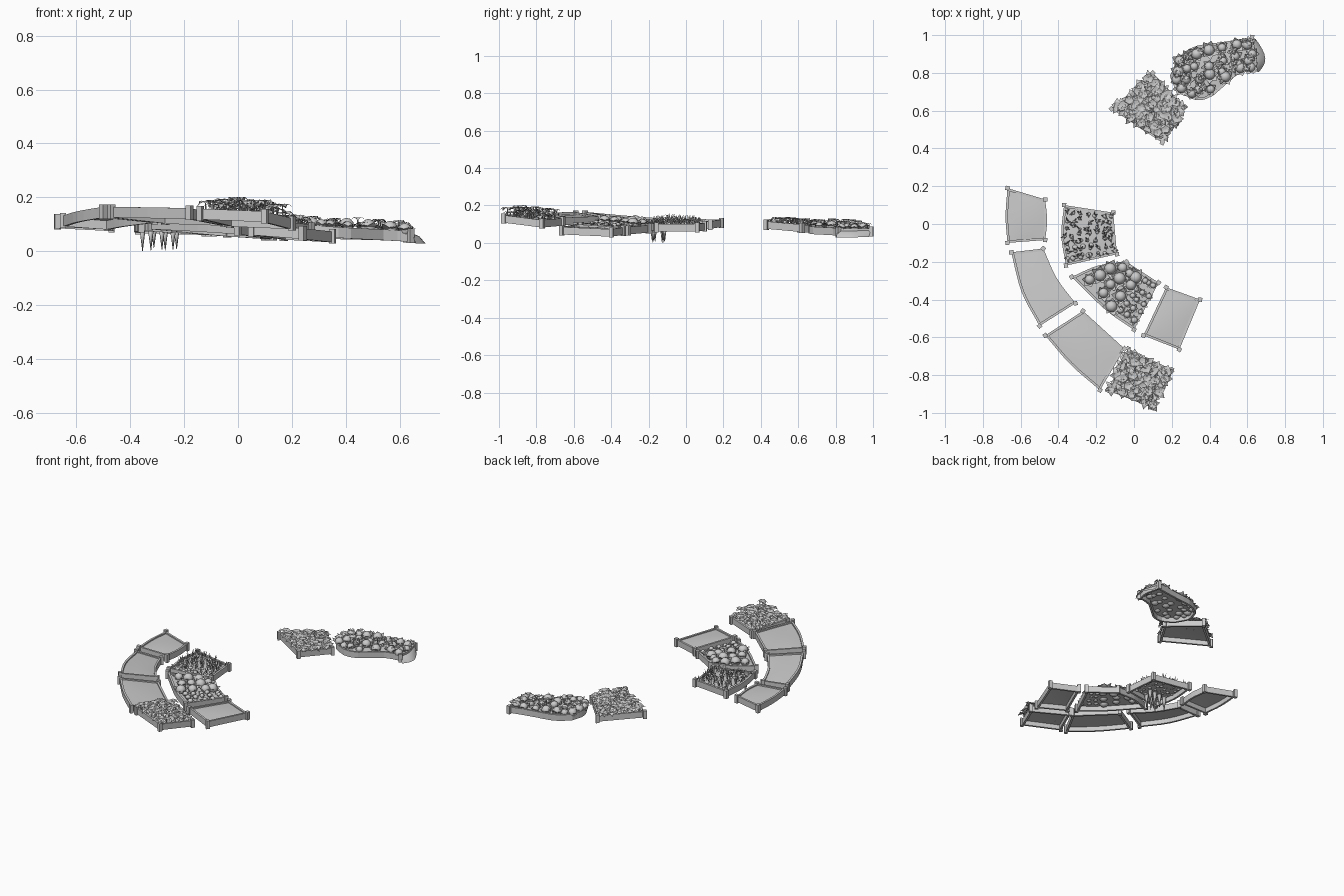
import bpy, bmesh, random
from math import sin, cos, pi, atan2
from mathutils import Vector, Matrix

if "Cube" in bpy.data.objects:
    bpy.data.objects.remove(bpy.data.objects["Cube"])

random.seed(4)
R = random.uniform
N = 8  # samples along each bed side


def finish(bm, name, smooth=False):
    me = bpy.data.meshes.new(name)
    bm.to_mesh(me)
    bm.free()
    ob = bpy.data.objects.new(name, me)
    bpy.context.collection.objects.link(ob)
    for p in me.polygons:
        p.use_smooth = smooth
    return ob


def curve(pts, t):
    # Catmull-Rom through the points
    n = len(pts) - 1
    i = min(int(t * n), n - 1)
    f = t * n - i
    b, c = pts[i], pts[i + 1]
    a = pts[i - 1] if i > 0 else b * 2 - c
    d = pts[i + 2] if i + 2 <= n else c * 2 - b
    return 0.5 * (2 * b + (c - a) * f + (2 * a - 5 * b + 4 * c - d) * f * f
                  + (3 * b - a - 3 * c + d) * f ** 3)


class Bed:
    """Four corners (x, y, top height) and optional mid points (x, y) per side."""

    def __init__(self, name, corners, mids=None, posts=(0, 1, 2, 3)):
        self.name, mids = name, mids or {}
        self.c = [Vector(p) for p in corners]
        self.sides = []
        for i in range(4):
            a, b = self.c[i], self.c[(i + 1) % 4]
            m = mids.get(i, [])
            k = len(m) + 1
            self.sides.append([a] + [Vector((*p, a.z + (b.z - a.z) * (j + 1) / k))
                                     for j, p in enumerate(m)] + [b])
        self.mid = sum(self.c, Vector()) / 4
        self.boards()
        self.soil()
        self.posts(posts)

    def at(self, u, v):
        s, c = self.sides, self.c
        p = ((1 - v) * curve(s[0], u) + v * curve(s[2], 1 - u)
             + (1 - u) * curve(s[3], 1 - v) + u * curve(s[1], v)
             - ((1 - u) * (1 - v) * c[0] + u * (1 - v) * c[1] + u * v * c[2] + (1 - u) * v * c[3]))
        p.z += -0.009 + 0.1 * u * (1 - u) * v * (1 - v)
        return p

    def boards(self):
        bm = bmesh.new()
        for s in self.sides:
            prev = None
            for i in range(N + 1):
                t = i / N
                p = curve(s, t)
                d = curve(s, min(t + .02, 1)) - curve(s, max(t - .02, 0))
                n = Vector((-d.y, d.x, 0)).normalized()
                if n.dot(self.mid - p) < 0:
                    n = -n
                h = Vector((0, 0, 0.04))
                q = p + n * 0.013
                ring = [bm.verts.new(w) for w in (p, q, q - h, p - h)]
                if prev:
                    for k in range(4):
                        bm.faces.new((prev[k], prev[(k + 1) % 4], ring[(k + 1) % 4], ring[k]))
                else:
                    bm.faces.new(ring)
                prev = ring
            bm.faces.new(prev[::-1])
        bmesh.ops.recalc_face_normals(bm, faces=bm.faces)
        finish(bm, self.name + "_boards")

    def soil(self):
        bm = bmesh.new()
        g = [[bm.verts.new(self.at(i / N, j / N)) for j in range(N + 1)] for i in range(N + 1)]
        for i in range(N):
            for j in range(N):
                bm.faces.new((g[i][j], g[i + 1][j], g[i + 1][j + 1], g[i][j + 1]))
        bmesh.ops.recalc_face_normals(bm, faces=bm.faces)
        if sum(f.normal.z for f in bm.faces) < 0:
            bmesh.ops.reverse_faces(bm, faces=bm.faces)
        finish(bm, self.name + "_soil", True)

    def posts(self, which):
        bm = bmesh.new()
        for i in which:
            p = self.c[i]
            d = self.mid - p
            m = (Matrix.Translation(p + Vector((0, 0, -0.018)))
                 @ Matrix.Rotation(atan2(d.y, d.x) + pi / 4, 4, 'Z') @ Matrix.Diagonal((.022, .022, .054, 1)))
            bmesh.ops.create_cube(bm, size=1, matrix=m)
        finish(bm, self.name + "_posts")

    def spots(self, nu, nv, jit=0.3, lo=0.0, hi=1.0):
        for i in range(nu):
            for j in range(nv):
                u = lo + (hi - lo) * (i + .5 + R(-jit, jit)) / nu
                yield self.at(u, .04 + .92 * (j + .5 + R(-jit, jit)) / nv)


def leaf(bm, base, az, length, width, rise, droop):
    d, s = Vector((cos(az), sin(az), 0)), Vector((-sin(az), cos(az), 0))
    up = Vector((0, 0, 1))
    m = base + d * length * .5
    a, l, r, t, c = [bm.verts.new(p) for p in (
        base, m + s * width / 2 + up * rise, m - s * width / 2 + up * rise,
        base + d * length + up * (rise - droop), m + up * rise * .7)]
    for f in ((a, r, c), (a, c, l), (r, t, c), (c, t, l)):
        bm.faces.new(f)


def stem(bm, p, h):
    bmesh.ops.create_cone(bm, segments=4, radius1=.003, radius2=.002, depth=h,
                          matrix=Matrix.Translation(p + Vector((0, 0, h / 2))))


def ball(bm, p, r, squash=1.0):
    bmesh.ops.create_icosphere(bm, subdivisions=2, radius=r,
                               matrix=Matrix.Translation(p) @ Matrix.Diagonal((1, 1, squash, 1)))


def leafy_crop(bed, nu, nv, low, high):
    # stalks with a crown of pointed leaves
    bm = bmesh.new()
    for p in bed.spots(nu, nv):
        h, az = R(low, high), R(0, 6)
        stem(bm, p, h)
        top = p + Vector((0, 0, h))
        for k in range(5):
            leaf(bm, top, az + k * 2 * pi / 5, R(.032, .048), R(.024, .032), R(.002, .008), R(.008, .02))
    finish(bm, bed.name + "_leafy_plants")


def cabbages(bed, nu, nv, r, lo=0.0, hi=1.0, label="cabbages"):
    bm = bmesh.new()
    for p in bed.spots(nu, nv, .2, lo, hi):
        q, az = r * R(.75, 1.1), R(0, 6)
        ball(bm, p + Vector((0, 0, q * .35)), q * .8)
        for k in range(7):
            leaf(bm, p + Vector((0, 0, -.002)), az + k * 2 * pi / 7, q * R(1.1, 1.45), q * 1.1, q * .45, -q * R(.1, .5))
    finish(bm, bed.name + "_" + label, True)


# outer terrace: three empty beds and a leafy one
Bed("empty_bed_1", [(-.67, -.10, .13), (-.47, -.085, .12), (-.47, .13, .115), (-.67, .19, .125)],
    {1: [(-.46, .02)], 3: [(-.68, .04)]})
Bed("empty_bed_2", [(-.65, -.15, .132), (-.50, -.54, .165), (-.31, -.42, .145), (-.48, -.13, .12)],
    {0: [(-.595, -.36)], 2: [(-.41, -.285)]})
Bed("empty_bed_3", [(-.47, -.59, .165), (-.18, -.88, .16), (-.05, -.66, .135), (-.27, -.46, .142)],
    {0: [(-.335, -.745)], 2: [(-.16, -.56)]})
front = Bed("front_bed", [(-.14, -.88, .158), (.10, -.975, .148), (.20, -.77, .122), (-.03, -.66, .132)])
leafy_crop(front, 7, 7, .022, .052)

# inner terrace
Bed("empty_bed_4", [(.05, -.59, .10), (.24, -.665, .085), (.35, -.40, .073), (.17, -.335, .083)])
lettuce = Bed("lettuce_bed", [(-.33, -.28, .122), (0, -.56, .103), (.13, -.31, .085), (-.04, -.20, .095)],
              {0: [(-.15, -.455)], 2: [], 3: [(-.19, -.22)]})
roots = Bed("root_bed", [(-.36, -.22, .115), (-.09, -.16, .10), (-.11, .06, .10), (-.37, .10, .107)],
            {3: [(-.385, -.06)]})

# back beds
back = Bed("back_bed", [(-.12, .61, .10), (.15, .43, .115), (.27, .62, .098), (.10, .80, .085)])
leafy_crop(back, 8, 8, .012, .035)
cab = Bed("cabbage_bed", [(.23, .88, .09), (.625, .99, .078), (.64, .815, .075), (.245, .695, .098)],
          {0: [(.32, .94), (.48, .965)], 1: [(.65, .89)],
           2: [(.54, .785), (.42, .68), (.33, .655)], 3: [(.205, .79)]}, (1, 2))

# cabbage bed: heads plus a few tall spreading plants
cabbages(cab, 7, 4, .034)
bm = bmesh.new()
for p in cab.spots(6, 3):
    h, az = R(.02, .042), R(0, 6)
    stem(bm, p, h)
    for k in range(4):
        leaf(bm, p + Vector((0, 0, h)), az + k * pi / 2, R(.025, .035), .022, .006, .012)
finish(bm, "cabbage_bed_tall_leaves")

# loose soil spilling past the end of the cabbage bed
bm = bmesh.new()
rows = []
for i in range(N + 1):
    p = curve(cab.sides[1], i / N)
    bulge = .045 * sin(pi * min(1, .1 + .8 * i / N)) ** .7
    rows.append([bm.verts.new(p + Vector((bulge * f, -.012 * f, -.012 - .035 * f * f))) for f in (0, .5, 1)])
for a, b in zip(rows, rows[1:]):
    for k in range(2):
        bm.faces.new((a[k], b[k], b[k + 1], a[k + 1]))
bmesh.ops.reverse_faces(bm, faces=[f for f in bm.faces if (f.normal_update() or f.normal.z < 0)])
finish(bm, "soil_spill", True)

# lettuce bed: big heads at the left, small rosettes at the right
cabbages(lettuce, 3, 4, .038, .05, .6)
cabbages(lettuce, 3, 5, .02, .62, 1.0, "rosettes")

# root bed: round crowns, grassy tops and carrots hanging below
crowns, tops, carrots = bmesh.new(), bmesh.new(), bmesh.new()
for p in roots.spots(7, 7, .25):
    ball(crowns, p, R(.007, .012), .8)
    tall = R(.02, .055)
    for k in range(4):
        leaf(tops, p, R(0, 6.3), R(.01, .028), .007, tall * .6, -tall * .4)
for i in range(7):
    p = roots.at(.08 + .075 * i, .1 if i % 2 else .28)
    d = p.z - R(.0, .015) if i else p.z
    bmesh.ops.create_cone(carrots, cap_ends=True, segments=8, radius1=.001, radius2=.014, depth=d,
                          matrix=Matrix.Translation((p.x, p.y, p.z - d / 2)))
    ball(carrots, p, .014, .5)
finish(crowns, "root_crowns", True)
finish(tops, "root_tops")
finish(carrots, "carrots", True)
